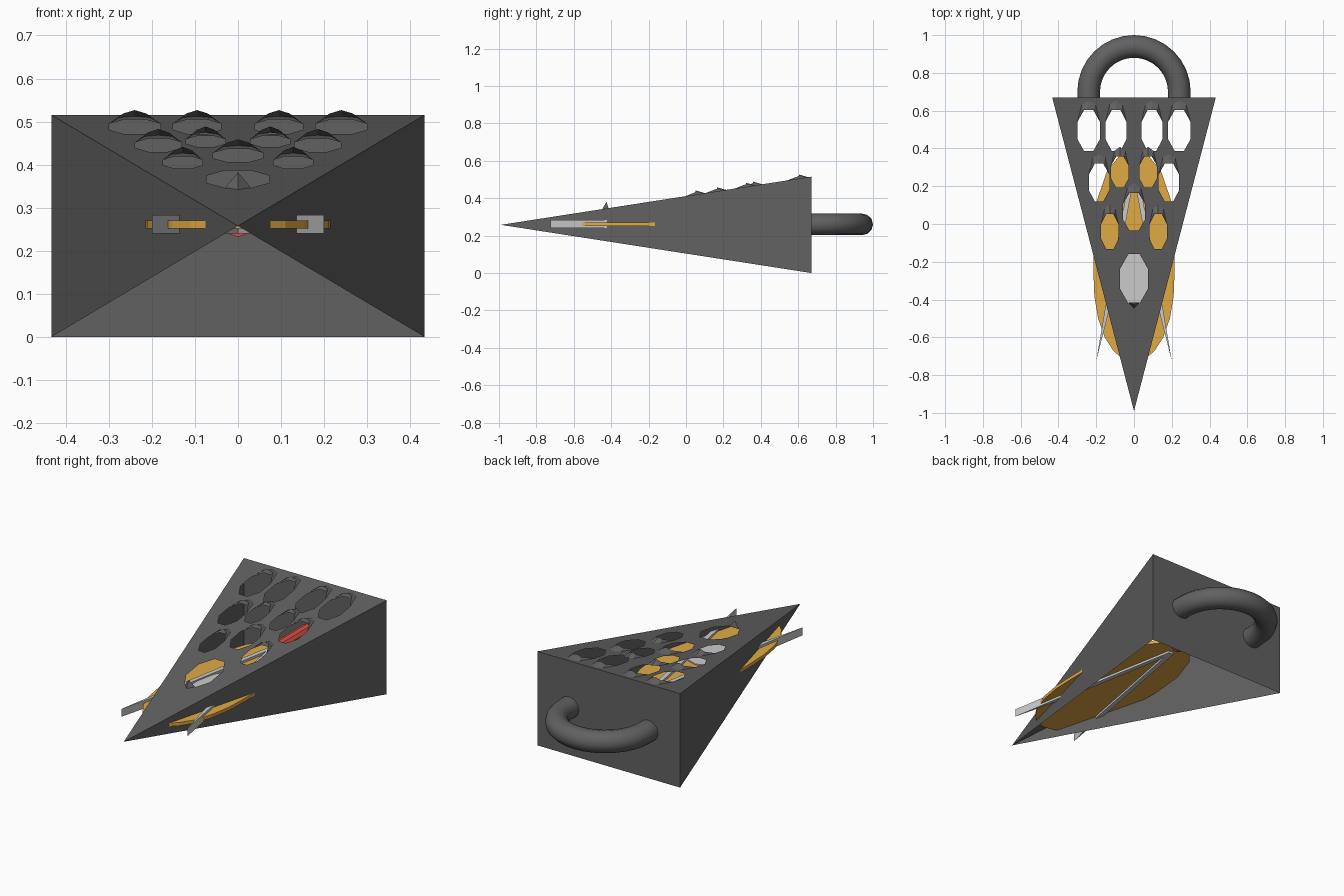
import bpy, bmesh, math
from mathutils import Vector

if "Cube" in bpy.data.objects:
    bpy.data.objects.remove(bpy.data.objects["Cube"])


def mat(name, col):
    m = bpy.data.materials.new(name)
    m.diffuse_color = (*col, 1)
    m.use_nodes = True
    m.node_tree.nodes["Principled BSDF"].inputs["Base Color"].default_value = m.diffuse_color
    return m


DARK = mat("dark_metal", (0.12, 0.12, 0.12))
ORANGE = mat("orange_board", (0.75, 0.4, 0.06))
RED = mat("red_grip", (0.7, 0.08, 0.06))


def finish(bm, name, material=None, recalc=True):
    if recalc:
        bmesh.ops.recalc_face_normals(bm, faces=bm.faces)
    me = bpy.data.meshes.new(name)
    bm.to_mesh(me)
    bm.free()
    ob = bpy.data.objects.new(name, me)
    bpy.context.collection.objects.link(ob)
    if material:
        me.materials.append(material)
    return ob


def plate(name, outline, z0, z1, material=None):
    bm = bmesh.new()
    f = bm.faces.new([bm.verts.new((x, y, z0)) for x, y in outline])
    ext = bmesh.ops.extrude_face_region(bm, geom=[f])["geom"]
    for v in ext:
        if isinstance(v, bmesh.types.BMVert):
            v.co.z = z1
    return finish(bm, name, material)


def mirrored(half):
    return half + [(-x, y) for x, y in reversed(half) if x > 0]


# Wedge shell dimensions
APEX_Y, BACK_Y, W, H = -0.99, 0.67, 0.433, 0.515
MID = H / 2


def top(x, y, lift=0.0):
    return Vector((x, y, MID + MID * (y - APEX_Y) / (BACK_Y - APEX_Y) + lift))


def hole_points(cx, cy, rx, ry):
    k = 1 / math.cos(math.pi / 8)
    return [(cx + rx * k * math.cos(a), cy + ry * k * math.sin(a))
            for a in (math.pi / 8 + i * math.pi / 4 for i in range(8))]


holes = [(0, -0.29, 0.073, 0.13), (0, 0.065, 0.058, 0.10)]
for s in (-1, 1):
    holes += [(s * 0.24, 0.495, 0.06, 0.108), (s * 0.095, 0.495, 0.056, 0.108),
              (s * 0.185, 0.22, 0.054, 0.10), (s * 0.075, 0.275, 0.046, 0.083),
              (s * 0.128, -0.04, 0.046, 0.092)]

# Perforated top sheet
bm = bmesh.new()
loops = [[(0, APEX_Y), (W, BACK_Y), (-W, BACK_Y)]] + [hole_points(*h) for h in holes]
edges = []
for loop in loops:
    vs = [bm.verts.new(top(x, y)) for x, y in loop]
    edges += [bm.edges.new((vs[i], vs[i - 1])) for i in range(len(vs))]
bmesh.ops.triangle_fill(bm, use_beauty=True, use_dissolve=False, edges=edges,
                        normal=Vector((0, -0.15, 1)))
for f in bm.faces:
    f.normal_update()
    if f.normal.z < 0:
        f.normal_flip()
finish(bm, "grating_sheet", DARK, False)

# Side and back walls, underside left open
bm = bmesh.new()
a = bm.verts.new((0, APEX_Y, MID))
rb, rt, lt, lb = [bm.verts.new(p) for p in
                  ((W, BACK_Y, 0), (W, BACK_Y, H), (-W, BACK_Y, H), (-W, BACK_Y, 0))]
bm.faces.new((a, rb, rt))
bm.faces.new((a, lt, lb))
bm.faces.new((rb, lb, lt, rt))
finish(bm, "shell_walls", DARK, False)

# Raised cutting lips on the rear rim of each hole
bm = bmesh.new()
for cx, cy, rx, ry in holes[1:]:
    y1 = cy + ry
    inner = [(-rx, cy + ry * .41, 0), (-rx * .45, y1, .014), (0, y1, .022),
             (rx * .45, y1, .014), (rx, cy + ry * .41, 0)]
    outer = [(-rx, cy + ry * .41, 0), (-rx * .6, y1 + .03, 0), (0, y1 + .05, 0),
             (rx * .6, y1 + .03, 0), (rx, cy + ry * .41, 0)]
    vi = [bm.verts.new(top(cx + x, y, l)) for x, y, l in inner]
    vo = [bm.verts.new(top(cx + x, y, l)) for x, y, l in outer]
    for i in range(4):
        bm.faces.new((vi[i], vi[i + 1], vo[i + 1], vo[i]))
# Front spike
b = [bm.verts.new(top(x, y)) for x, y in ((-.03, -.415), (0, -.447), (.03, -.415))]
t = bm.verts.new((0, -.425, .382))
for i in range(3):
    bm.faces.new((b[i - 1], b[i], t))
bmesh.ops.remove_doubles(bm, verts=bm.verts, dist=1e-5)
finish(bm, "cutting_lips", DARK)

# Orange board inside
board = [(0, -.73), (.06, -.715), (.11, -.67), (.155, -.60), (.19, -.50), (.21, -.38),
         (.215, -.25), (.215, -.05), (.198, .12), (.143, .28), (.07, .37), (0, .38)]
plate("oval_board", mirrored(board), 0.252, 0.27, ORANGE)

# Light plate on the board
plate("centre_plate", mirrored([(0, -.45), (.05, -.42), (.085, -.33), (.09, -.2),
                                (.06, -.1), (0, -.08)]), 0.27, 0.276)

# Pair of converging tapered blades
for s, n in ((-1, "left"), (1, "right")):
    pts = [(s * .2, -.725), (s * .15, -.43), (s * .015, .3), (s * -.01, .3), (s * .125, -.43)]
    plate(n + "_blade", pts, 0.24, 0.283)

# Red grip behind the blades
bm = bmesh.new()
bmesh.ops.create_cone(bm, cap_ends=True, segments=10, radius1=.033, radius2=.033, depth=.26)
grip = finish(bm, "red_grip", RED)
grip.location = (0, .47, .265)
grip.rotation_euler.x = math.pi / 2

# Half-ring handle at the back
bm = bmesh.new()
rings = []
path = [(0.24, .67)] + [(.24 * math.cos(t), .70 + .24 * math.sin(t))
                        for t in (math.pi * i / 16 for i in range(17))] + [(-.24, .67)]
for x, y in path:
    d = Vector((x, max(y - .70, 0), 0)).normalized()
    rings.append([bm.verts.new(Vector((x, y, .26)) + d * .06 * math.cos(q)
                               + Vector((0, 0, .058 * math.sin(q))))
                  for q in (math.tau * k / 12 for k in range(12))])
for r0, r1 in zip(rings, rings[1:]):
    for k in range(12):
        bm.faces.new((r0[k - 1], r0[k], r1[k], r1[k - 1]))
bm.faces.new(rings[0])
bm.faces.new(rings[-1])
handle = finish(bm, "ring_handle", DARK)
bpy.context.view_layer.objects.active = handle
handle.select_set(True)
bpy.ops.object.shade_smooth_by_angle(angle=math.radians(35))
